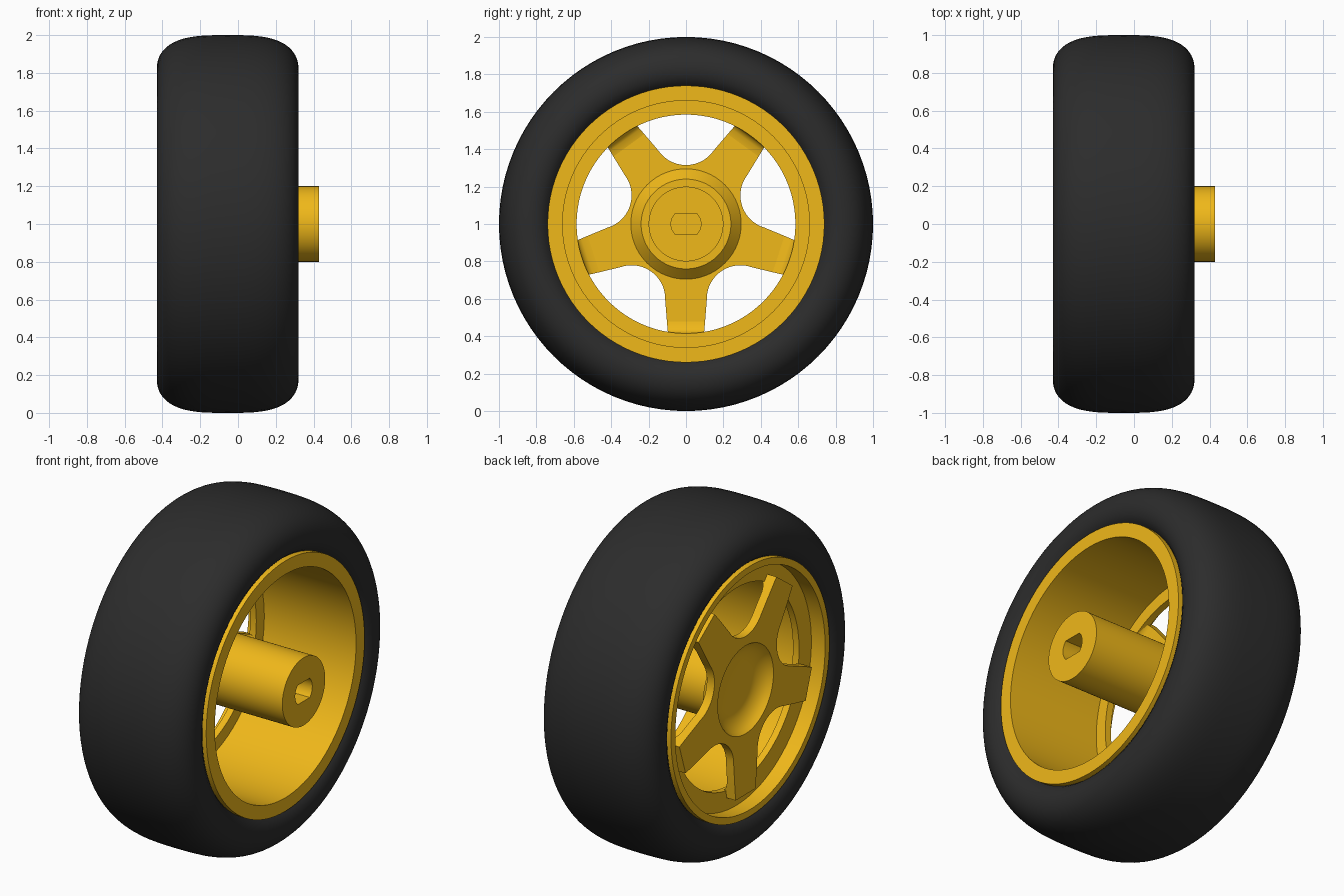
import bpy, bmesh
from math import sin, cos, pi, radians, sqrt, asin
from mathutils import Vector, Matrix

if "Cube" in bpy.data.objects:
    bpy.data.objects.remove(bpy.data.objects["Cube"])

SEG = 96
AXLE = Vector((0, 0, 1))


def material(name, color):
    m = bpy.data.materials.new(name)
    m.diffuse_color = color
    m.use_nodes = True
    m.node_tree.nodes["Principled BSDF"].inputs["Base Color"].default_value = m.diffuse_color
    return m


RUBBER = material("black_rubber", (0.025, 0.025, 0.025, 1))
PLASTIC = material("yellow_plastic", (0.87, 0.48, 0.01, 1))


def finish(ob, mat):
    ob.data.materials.clear()
    ob.data.materials.append(mat)
    bpy.ops.object.select_all(action='DESELECT')
    bpy.context.view_layer.objects.active = ob
    ob.select_set(True)
    bpy.ops.object.shade_smooth_by_angle(angle=radians(30))


def from_bmesh(name, bm, mat):
    bmesh.ops.remove_doubles(bm, verts=bm.verts, dist=1e-5)
    bmesh.ops.recalc_face_normals(bm, faces=bm.faces)
    me = bpy.data.meshes.new(name)
    bm.to_mesh(me)
    bm.free()
    ob = bpy.data.objects.new(name, me)
    bpy.context.collection.objects.link(ob)
    ob.location = AXLE
    finish(ob, mat)
    return ob


def lathe(name, profile, mat, closed=True):
    """Revolve an (x, radius) profile around the axle."""
    bm = bmesh.new()
    vs = [bm.verts.new((x, 0, r)) for x, r in profile]
    edges = [bm.edges.new(p) for p in zip(vs, vs[1:])]
    if closed:
        edges.append(bm.edges.new((vs[-1], vs[0])))
    bmesh.ops.spin(bm, geom=vs + edges, cent=(0, 0, 0), axis=(1, 0, 0),
                   angle=2 * pi, steps=SEG, use_duplicate=False)
    return from_bmesh(name, bm, mat)


def plate(name, loops, x0, x1, mat):
    """Fill nested (y, z) outlines and give them depth from x0 to x1."""
    cu = bpy.data.curves.new(name, 'CURVE')
    cu.dimensions = '2D'
    cu.fill_mode = 'BOTH'
    cu.extrude = (x1 - x0) / 2
    for pts in loops:
        sp = cu.splines.new('POLY')
        sp.points.add(len(pts) - 1)
        for p, (a, b) in zip(sp.points, pts):
            p.co = (a, b, 0, 1)
        sp.use_cyclic_u = True
    ob = bpy.data.objects.new(name, cu)
    bpy.context.collection.objects.link(ob)
    ob.rotation_euler = (pi / 2, 0, pi / 2)
    ob.location = AXLE + Vector(((x0 + x1) / 2, 0, 0))
    bpy.ops.object.select_all(action='DESELECT')
    bpy.context.view_layer.objects.active = ob
    ob.select_set(True)
    bpy.ops.object.convert(target='MESH')
    ob = bpy.context.view_layer.objects.active
    bm = bmesh.new()
    bm.from_mesh(ob.data)
    bmesh.ops.remove_doubles(bm, verts=bm.verts, dist=1e-5)
    bmesh.ops.recalc_face_normals(bm, faces=bm.faces)
    bm.to_mesh(ob.data)
    bm.free()
    finish(ob, mat)


def circle(r, n=SEG):
    return [(r * cos(2 * pi * i / n), r * sin(2 * pi * i / n)) for i in range(n)]


# tire: half profile of a rounded tread and bulging sidewall, mirrored
MID = -0.055
arc = [(0.375 * cos(t) ** 0.62, 0.82 + 0.18 * sin(t) ** 0.9)
       for t in [i * pi / 2 / 16 for i in range(16)]]
half = [(0.325, 0.735), (0.35, 0.755), (0.368, 0.785)] + arc
profile = ([(MID + d, r) for d, r in half] + [(MID, 1.0)]
           + [(MID - d, r) for d, r in reversed(half)])
lathe("tire", profile, RUBBER)

# rim barrel with an inner ledge that carries the spokes
lathe("rim", [(0.31, 0.74), (0.31, 0.66), (-0.29, 0.66), (-0.29, 0.585),
              (-0.33, 0.585), (-0.33, 0.70), (-0.42, 0.70), (-0.42, 0.74)], PLASTIC)

# five-spoke star plate with rounded valleys
BACK, FACE, DISH = -0.34, -0.39, 0.295


def spoke_half_width(r):
    return 0.095 + (0.6 - r) * 0.09


TIP = 0.52
R, h = 0.18, 0.315 + 0.18
outline = []
for k in range(5):
    rot = Matrix.Rotation(k * 2 * pi / 5, 2)
    sector = [(R * sin(a), h - R * cos(a))
              for a in [radians(-56 + 112 * i / 14) for i in range(15)]]
    w = spoke_half_width(TIP)
    for s, ang in ((-1, radians(126)), (1, radians(54))):
        d = Vector((cos(ang), sin(ang)))
        n = Vector((-d.y, d.x)) * s
        tip = d * TIP + n * w
        if s < 0:
            sector.insert(0, tuple(tip))
        else:
            sector.append(tuple(tip))
    # sector runs clockwise, so step the sectors the same way
    rot = Matrix.Rotation(-k * 2 * pi / 5, 2)
    outline += [tuple(rot @ Vector(p)) for p in sector]
plate("spoke_star", [outline, circle(DISH)], FACE, BACK, PLASTIC)

# spoke ends: curved feet folding inward onto the ledge
foot = [(TIP, FACE), (0.62, FACE), (0.62, -0.29), (0.585, -0.29), (0.582, -0.305),
        (0.572, -0.321), (0.555, -0.333), (TIP, BACK)]
bm = bmesh.new()
for k in range(5):
    turn = Matrix.Rotation(k * 2 * pi / 5, 3, 'X')
    sides = [[bm.verts.new(turn @ Vector((x, s * spoke_half_width(r), -r)))
              for r, x in foot] for s in (-1, 1)]
    for side in sides:
        bm.faces.new(side)
    for i in range(len(foot)):
        j = (i + 1) % len(foot)
        bm.faces.new((sides[0][i], sides[0][j], sides[1][j], sides[1][i]))
from_bmesh("spoke_feet", bm, PLASTIC)

# dished centre and solid root of the hub
SOCKET = 0.1
lathe("hub_dish", [(-0.32, 0), (-0.32, 0.15), (-0.327, 0.185), (-0.345, 0.22),
                   (-0.367, 0.245), (FACE, 0.26), (FACE, DISH), (BACK, DISH),
                   (-0.28, 0.24), (-0.28, 0.2), (SOCKET, 0.2), (SOCKET, 0)],
      PLASTIC, closed=False)

# hub sleeve with a double-flat axle socket
a0 = asin(0.057 / 0.08)
socket = [(s * 0.08 * cos(a), s * 0.08 * sin(a)) for s in (1, -1)
          for a in [-a0 + 2 * a0 * i / 10 for i in range(11)]]
plate("hub_sleeve", [circle(0.2), socket], SOCKET, 0.43, PLASTIC)
